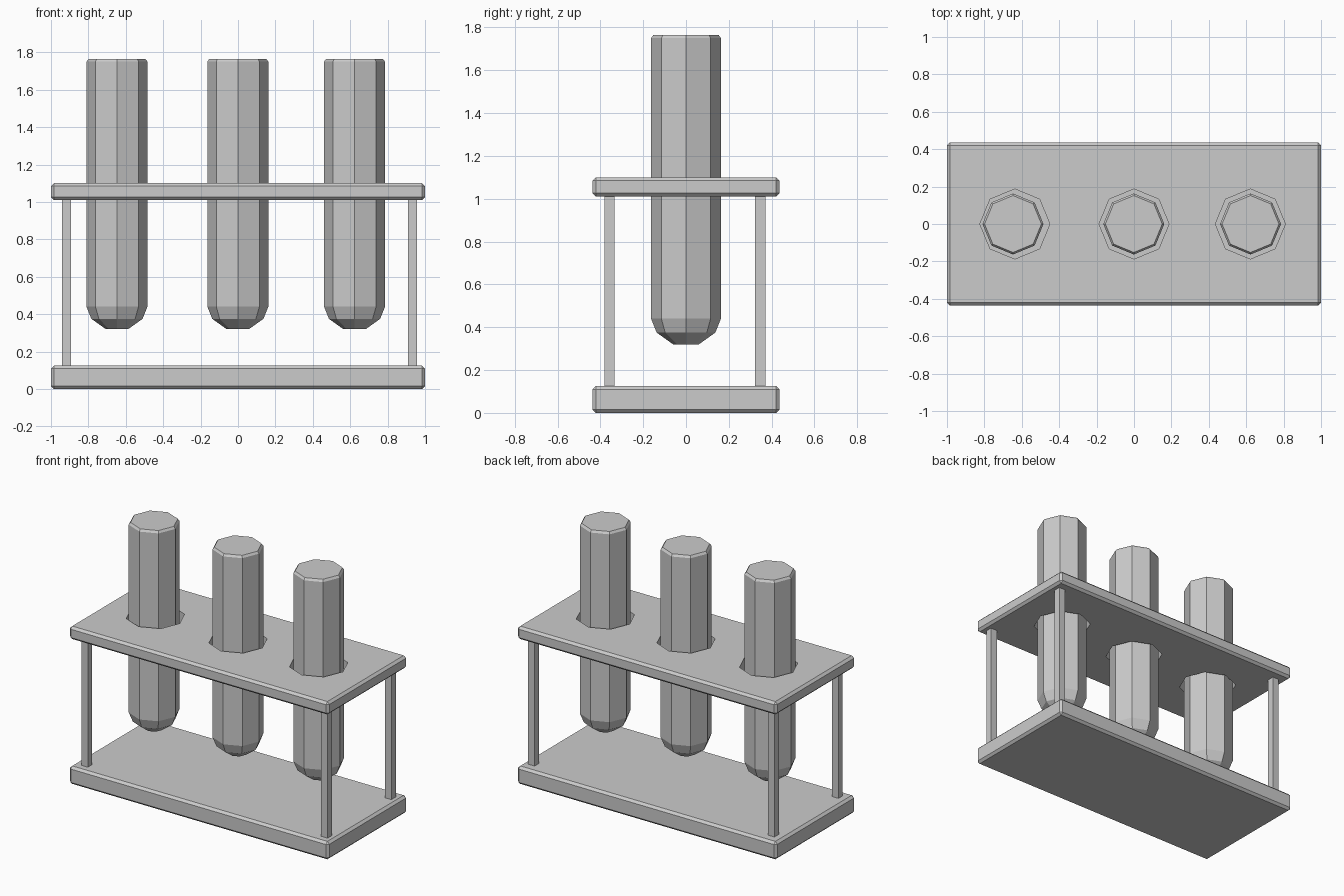
import bpy, bmesh
from math import cos, sin, pi
from mathutils import Matrix

if "Cube" in bpy.data.objects:
    bpy.data.objects.remove(bpy.data.objects["Cube"])


def add_object(name, bm):
    bmesh.ops.recalc_face_normals(bm, faces=bm.faces)
    mesh = bpy.data.meshes.new(name)
    bm.to_mesh(mesh)
    bm.free()
    obj = bpy.data.objects.new(name, mesh)
    bpy.context.collection.objects.link(obj)
    return obj


def box(name, x, y, z, bevel=0.0):
    """Box from (min, max) ranges, optionally chamfered."""
    bm = bmesh.new()
    size = [b - a for a, b in (x, y, z)]
    mid = [(a + b) / 2 for a, b in (x, y, z)]
    bmesh.ops.create_cube(bm, size=1, matrix=Matrix.Translation(mid) @ Matrix.Diagonal((*size, 1)))
    if bevel:
        bmesh.ops.bevel(bm, geom=bm.edges[:], offset=bevel, segments=1, affect='EDGES')
    return add_object(name, bm)


def octagon_loft(name, cx, profile, sides=8):
    """Stack of octagon rings (radius, z), capped at both ends."""
    bm = bmesh.new()
    rings = [[bm.verts.new((cx + r * cos(2 * pi * i / sides), r * sin(2 * pi * i / sides), z))
              for i in range(sides)] for r, z in profile]
    for low, high in zip(rings, rings[1:]):
        for i in range(sides):
            j = (i + 1) % sides
            bm.faces.new((low[i], low[j], high[j], high[i]))
    bm.faces.new(rings[0][::-1])
    bm.faces.new(rings[-1])
    return add_object(name, bm)


# Base and top plate
box("base_plate", (-1, 1), (-0.437, 0.437), (0, 0.125), 0.016)
top_plate = box("top_plate", (-1, 1), (-0.437, 0.437), (1.01, 1.10), 0.016)

# Octagonal holes through the top plate
for i, cx in enumerate((-0.637, 0.0, 0.622)):
    cutter = octagon_loft(f"hole_cutter_{i}", cx, [(0.187, 0.9), (0.187, 1.2)])
    cutter.hide_render = True
    mod = top_plate.modifiers.new("hole", 'BOOLEAN')
    mod.operation = 'DIFFERENCE'
    mod.solver = 'EXACT'
    mod.object = cutter
    bpy.context.view_layer.objects.active = top_plate
    bpy.ops.object.modifier_apply(modifier=mod.name)
    bpy.data.objects.remove(cutter)

# Corner posts
for side, x in (("left", (-0.942, -0.892)), ("right", (0.908, 0.958))):
    for end, y in (("front", (-0.381, -0.334)), ("back", (0.322, 0.371))):
        box(f"{end}_{side}_post", x, y, (0.12, 1.015))

# Test tubes: tapered bottom, straight wall, chamfered top
tube_profile = [(0.06, 0.32), (0.137, 0.375), (0.163, 0.44), (0.163, 1.75), (0.152, 1.765)]
for i, cx in enumerate((-0.647, -0.001, 0.623)):
    octagon_loft(f"test_tube_{i + 1}", cx, tube_profile)
